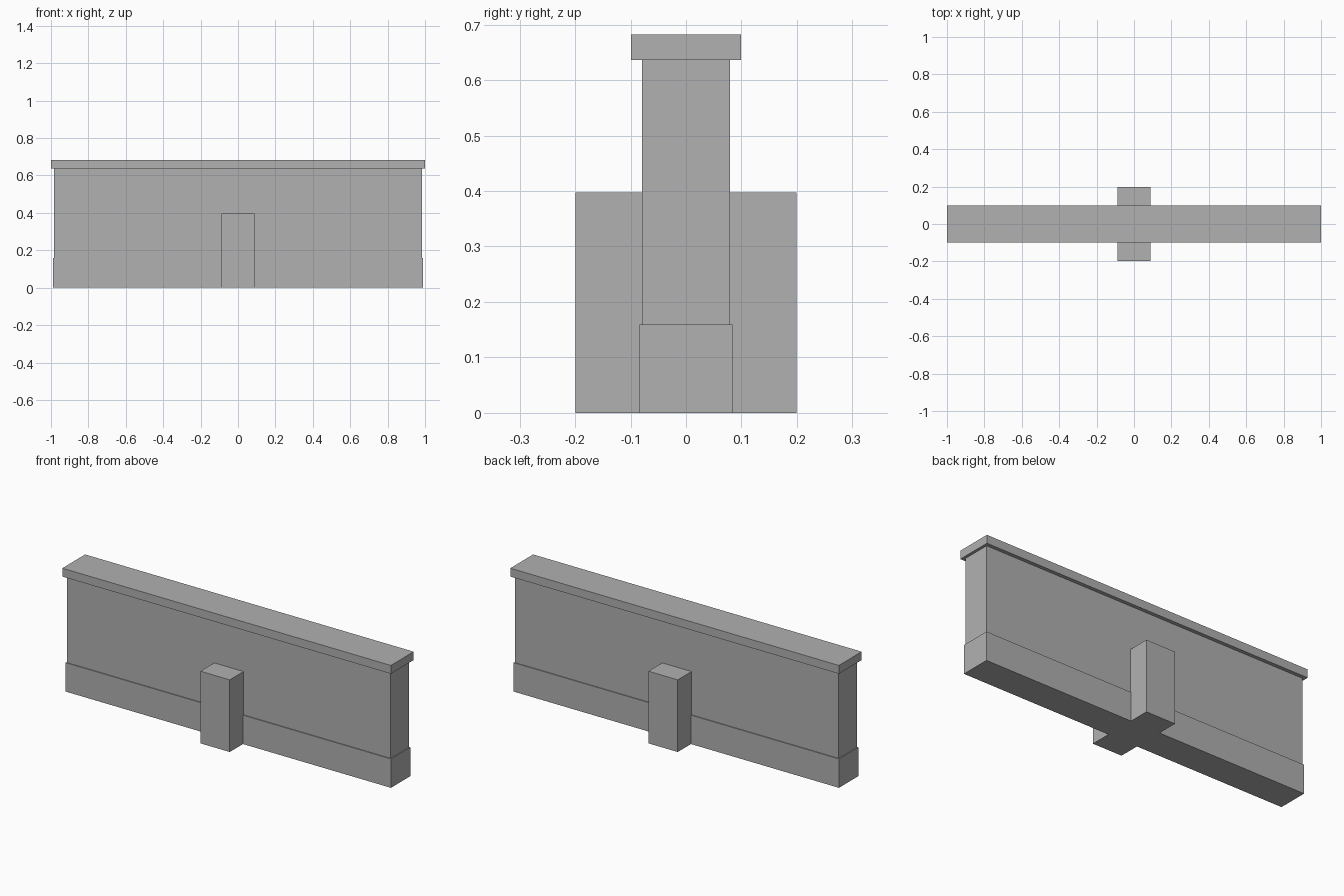
import bpy

if "Cube" in bpy.data.objects:
    bpy.data.objects.remove(bpy.data.objects["Cube"])

stone = bpy.data.materials.new("grey stone")
stone.diffuse_color = (0.44, 0.44, 0.44, 1)
stone.use_nodes = True
stone.node_tree.nodes["Principled BSDF"].inputs["Base Color"].default_value = stone.diffuse_color


def box(name, width, depth, z0, z1, y=0.0):
    """Box centred on x, spanning z0 to z1."""
    bpy.ops.mesh.primitive_cube_add(size=1, location=(0, y, (z0 + z1) / 2))
    ob = bpy.context.object
    ob.name = name
    ob.scale = (width, depth, z1 - z0)
    bpy.ops.object.transform_apply(location=False, rotation=False, scale=True)
    ob.data.materials.append(stone)
    return ob


# Wall: wider plinth, main panel and overhanging coping
box("plinth", 1.98, 0.168, 0, 0.159)
box("wall_panel", 1.97, 0.158, 0.159, 0.636)
box("coping", 2.0, 0.198, 0.636, 0.682)

# Buttresses on both faces, running into the wall
for name, side in (("front_buttress", -1), ("back_buttress", 1)):
    box(name, 0.178, 0.128, 0, 0.397, side * 0.135)
